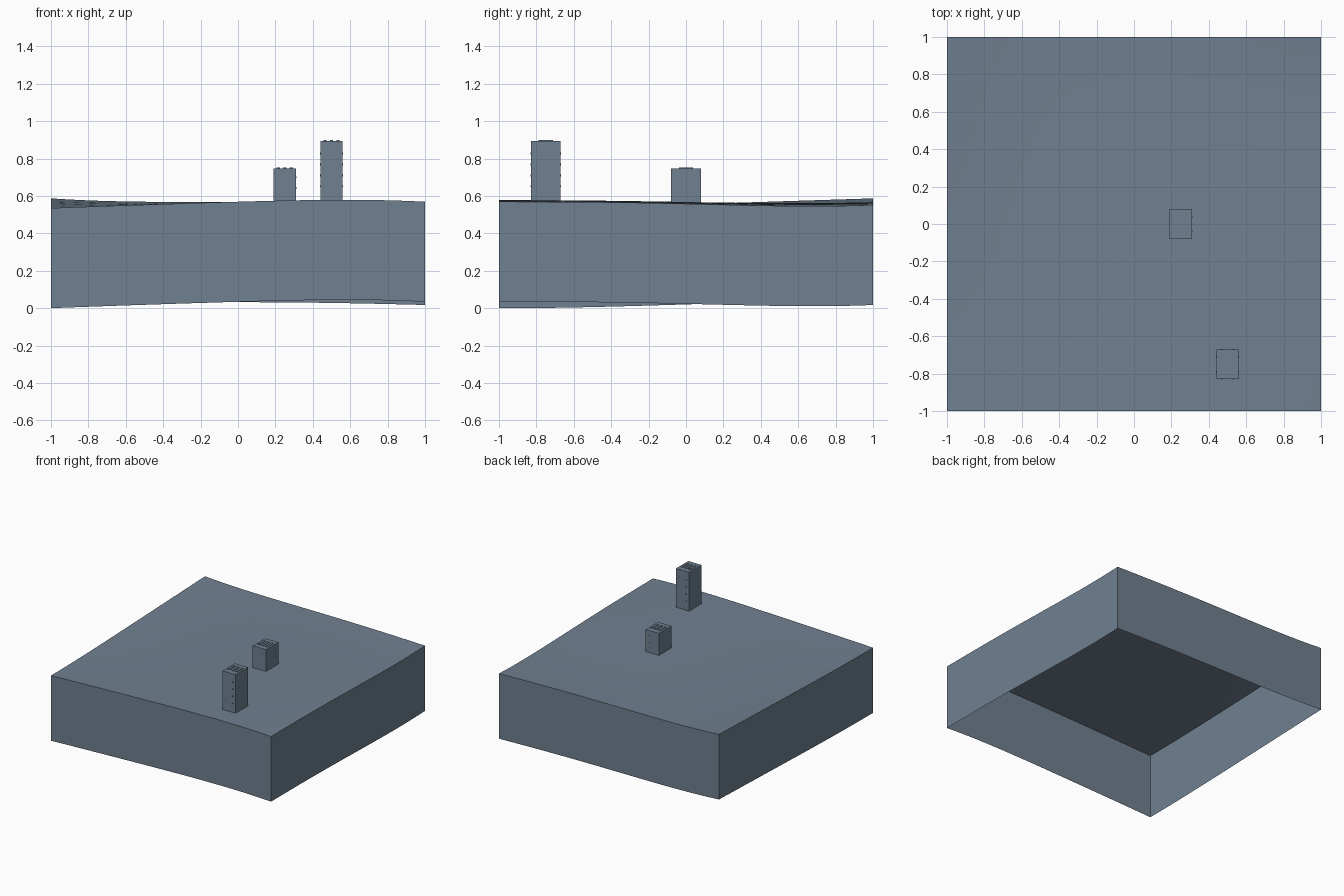
import bpy, bmesh, math

cube = bpy.data.objects.get("Cube")
if cube:
    bpy.data.objects.remove(cube, do_unlink=True)

# Single slate colour
slate = bpy.data.materials.new("slate_grey")
slate.use_nodes = True
COLOUR = (0.162, 0.216, 0.279, 1)
slate.diffuse_color = COLOUR
slate.node_tree.nodes["Principled BSDF"].inputs["Base Color"].default_value = COLOUR

DEPTH = 0.535
# Rim heights at five even stations along each edge
FRONT = (0.0, 0.018, 0.034, 0.044, 0.034)
BACK = (0.052, 0.034, 0.032, 0.028, 0.017)
LEFT_SIDE = (0.0, 0.006, 0.02, 0.036, 0.052)     # x = -1
RIGHT_SIDE = (0.034, 0.032, 0.023, 0.012, 0.017)  # x = +1


def curve(pts, t):
    """Smooth polynomial through five even stations, t in 0..1."""
    total = 0
    for i, p in enumerate(pts):
        for j in range(5):
            if j != i:
                p *= (t * 4 - j) / (i - j)
        total += p
    return total


def ground(x, y):
    """Height of the rolling surface, blended from its four edges."""
    u, v = (x + 1) / 2, (y + 1) / 2
    across = (1 - v) * curve(FRONT, u) + v * curve(BACK, u)
    along = (1 - u) * curve(LEFT_SIDE, v) + u * curve(RIGHT_SIDE, v)
    corners = ((1 - v) * ((1 - u) * FRONT[0] + u * FRONT[4])
               + v * ((1 - u) * BACK[0] + u * BACK[4]))
    return across + along - corners + DEPTH


def finish(bm, name):
    bmesh.ops.recalc_face_normals(bm, faces=bm.faces)
    mesh = bpy.data.meshes.new(name)
    bm.to_mesh(mesh)
    bm.free()
    mesh.materials.append(slate)
    ob = bpy.data.objects.new(name, mesh)
    bpy.context.collection.objects.link(ob)
    return ob


def add_box(bm, centre, size):
    verts = bmesh.ops.create_cube(bm, size=1)["verts"]
    for v in verts:
        for k in range(3):
            v.co[k] = centre[k] + v.co[k] * size[k]
    return verts


# Terrain block: rolling top with a skirt, open underneath
bm = bmesh.new()
bmesh.ops.create_grid(bm, x_segments=24, y_segments=24, size=1)
for v in bm.verts:
    v.co.z = ground(v.co.x, v.co.y)
rim = [e for e in bm.edges if e.is_boundary]
skirt = bmesh.ops.extrude_edge_only(bm, edges=rim)["geom"]
for v in skirt:
    if isinstance(v, bmesh.types.BMVert):
        v.co.z -= DEPTH
terrain = finish(bm, "terrain_block")
bpy.context.view_layer.objects.active = terrain
terrain.select_set(True)
bpy.ops.object.shade_smooth_by_angle(angle=math.radians(30))

# Towers: plain shaft, roof strips and small window plates
WIDE, DEEP = 0.12, 0.16


def tower(name, x, y, top, rows):
    base = ground(x, y)
    bm = bmesh.new()
    shaft = add_box(bm, (x, y, (base + top) / 2), (WIDE, DEEP, top - base))
    for v in shaft:
        if v.co.z < (base + top) / 2:
            v.co.z = ground(v.co.x, v.co.y)
    finish(bm, name)

    bm = bmesh.new()
    for dx in (-0.035, 0, 0.035):
        add_box(bm, (x + dx, y, top + 0.002), (0.018, 0.076, 0.006))
    finish(bm, name + "_roof_strips")

    bm = bmesh.new()
    for row in range(rows):
        z = base + 0.075 + row * 0.058
        for side in (-1, 1):
            for off in (-0.03, 0.03):
                add_box(bm, (x + off, y + side * DEEP / 2, z), (0.008, 0.003, 0.01))
                add_box(bm, (x + side * WIDE / 2, y + off * 1.3, z), (0.003, 0.008, 0.01))
    finish(bm, name + "_windows")


tower("tall_tower", 0.5, -0.75, 0.895, 4)
tower("short_tower", 0.25, 0, 0.747, 2)
